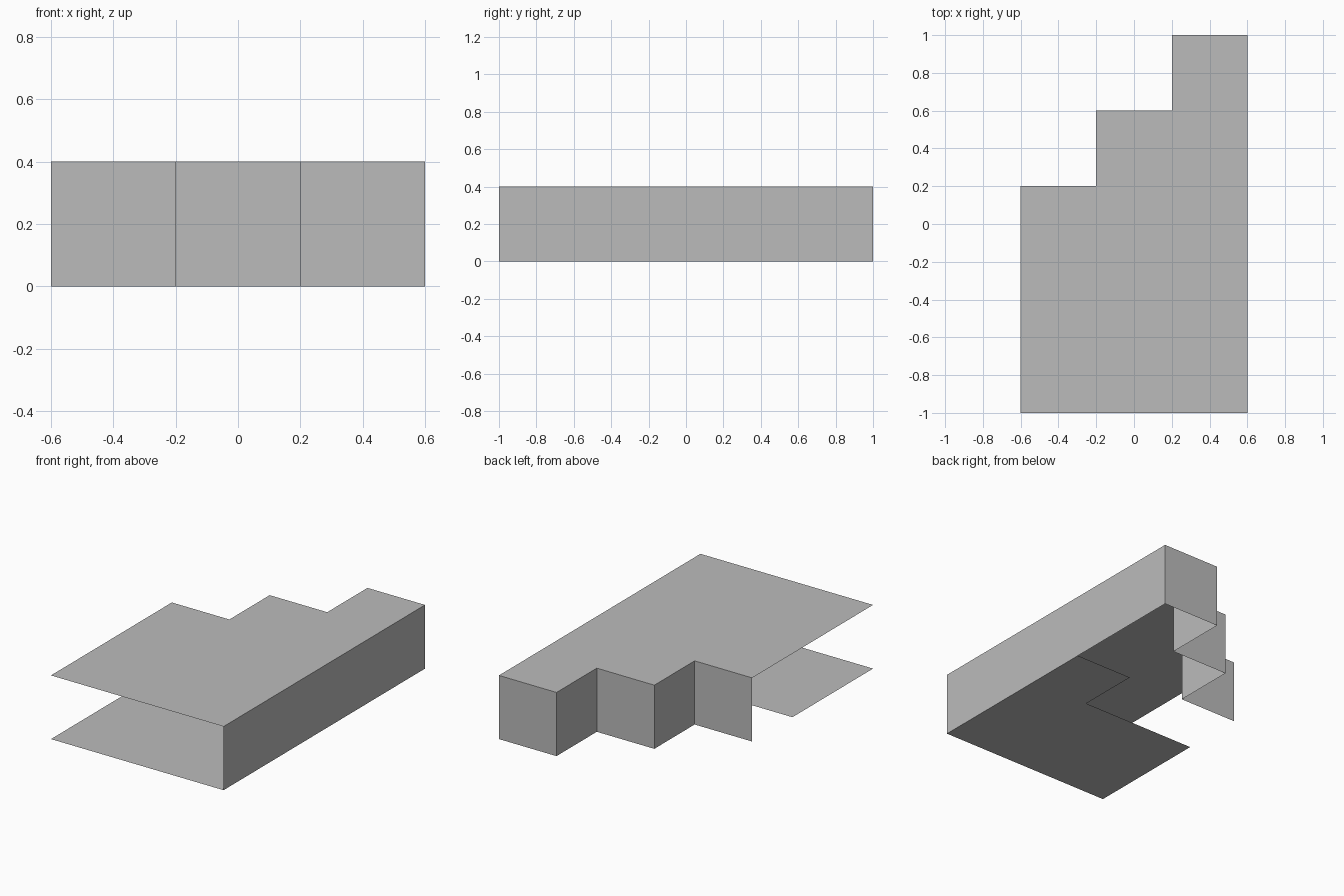
import bpy

cube = bpy.data.objects.get("Cube")
if cube:
    bpy.data.objects.remove(cube, do_unlink=True)

HEIGHT = 0.4

grey = bpy.data.materials.new("plain_grey")
grey.use_nodes = True
grey.diffuse_color = (0.5, 0.5, 0.5, 1)
grey.node_tree.nodes["Principled BSDF"].inputs["Base Color"].default_value = grey.diffuse_color


def make_sheet(name, verts, faces):
    """Add an open, flat-shaded sheet object."""
    mesh = bpy.data.meshes.new(name)
    mesh.from_pydata(verts, [], faces)
    mesh.materials.append(grey)
    obj = bpy.data.objects.new(name, mesh)
    bpy.context.collection.objects.link(obj)
    return obj


def make_panel(name, outline, z, face_up):
    """Fill a counter-clockwise outline at height z."""
    order = list(range(len(outline)))
    make_sheet(name, [(x, y, z) for x, y in outline],
               [order if face_up else order[::-1]])


def make_wall(name, path):
    """Raise a path from the ground to full height."""
    verts = [(x, y, z) for x, y in path for z in (0, HEIGHT)]
    faces = [(i, i + 2, i + 3, i + 1) for i in range(0, len(verts) - 2, 2)]
    make_sheet(name, verts, faces)


# Stepped back edge, running from the long side to the open side
steps = [(0.6, 1), (0.2, 1), (0.2, 0.6), (-0.2, 0.6), (-0.2, 0.2), (-0.6, 0.2)]
front = [(-0.6, -1), (0.6, -1)]

# Top panel covers the whole stepped footprint
make_panel("top_panel", front + steps, HEIGHT, True)

# Bottom panel covers only the front, with a small tab along the long wall
tab = [(0.6, 0.2), (0.2, 0.2), (0.2, -0.2), (-0.6, -0.2)]
make_panel("bottom_panel", front + tab, 0, False)

# Long side wall and folded back wall; front and other side stay open
make_wall("side_wall", [front[1], steps[0]])
make_wall("stepped_back_wall", steps)
